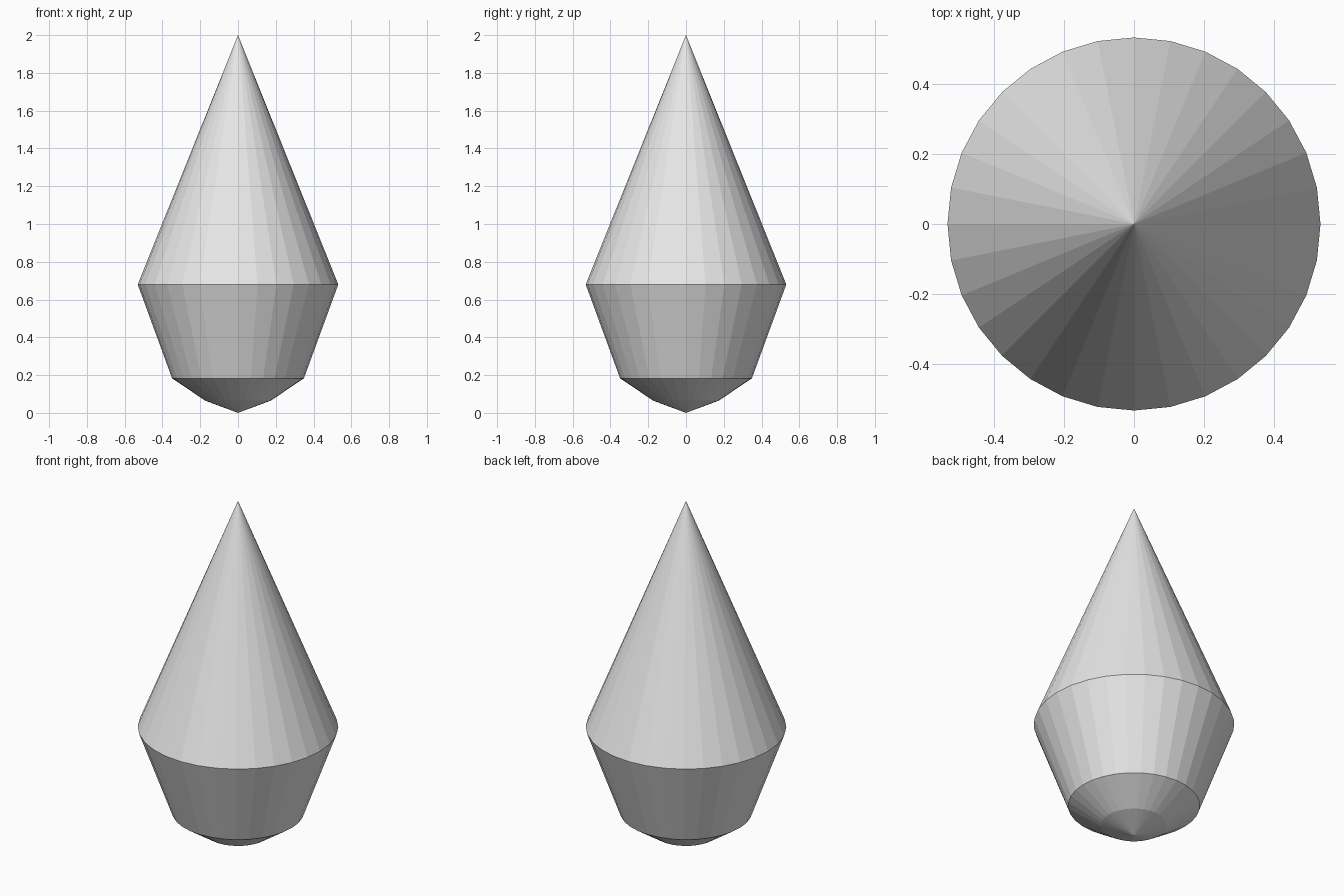
import bpy
import bmesh
from math import cos, sin, tau

SIDES = 32

old = bpy.data.objects.get("Cube")
if old:
    bpy.data.objects.remove(old, do_unlink=True)

# Plain light grey material
grey = bpy.data.materials.new("light_grey")
grey.use_nodes = True
colour = (0.8, 0.8, 0.8, 1)
grey.diffuse_color = colour
grey.node_tree.nodes["Principled BSDF"].inputs["Base Color"].default_value = colour


def lathe(name, rings, bottom_z, top_z):
    """Faceted closed solid: rings of (radius, height) between two pointed tips."""
    bm = bmesh.new()
    loops = [[bm.verts.new((r * cos(tau * i / SIDES), r * sin(tau * i / SIDES), z))
              for i in range(SIDES)] for r, z in rings]
    bottom = bm.verts.new((0, 0, bottom_z))
    top = bm.verts.new((0, 0, top_z))
    for i in range(SIDES):
        j = (i + 1) % SIDES
        bm.faces.new((bottom, loops[0][j], loops[0][i]))
        for low, high in zip(loops, loops[1:]):
            bm.faces.new((low[i], low[j], high[j], high[i]))
        bm.faces.new((loops[-1][i], loops[-1][j], top))
    mesh = bpy.data.meshes.new(name)
    bm.to_mesh(mesh)
    bm.free()
    mesh.materials.append(grey)
    obj = bpy.data.objects.new(name, mesh)
    bpy.context.collection.objects.link(obj)
    return obj


# Shallow pointed base, flaring waist, tall cone
lathe("pointed_drop", [(0.174, 0.065), (0.349, 0.183), (0.531, 0.68)], 0, 2)
